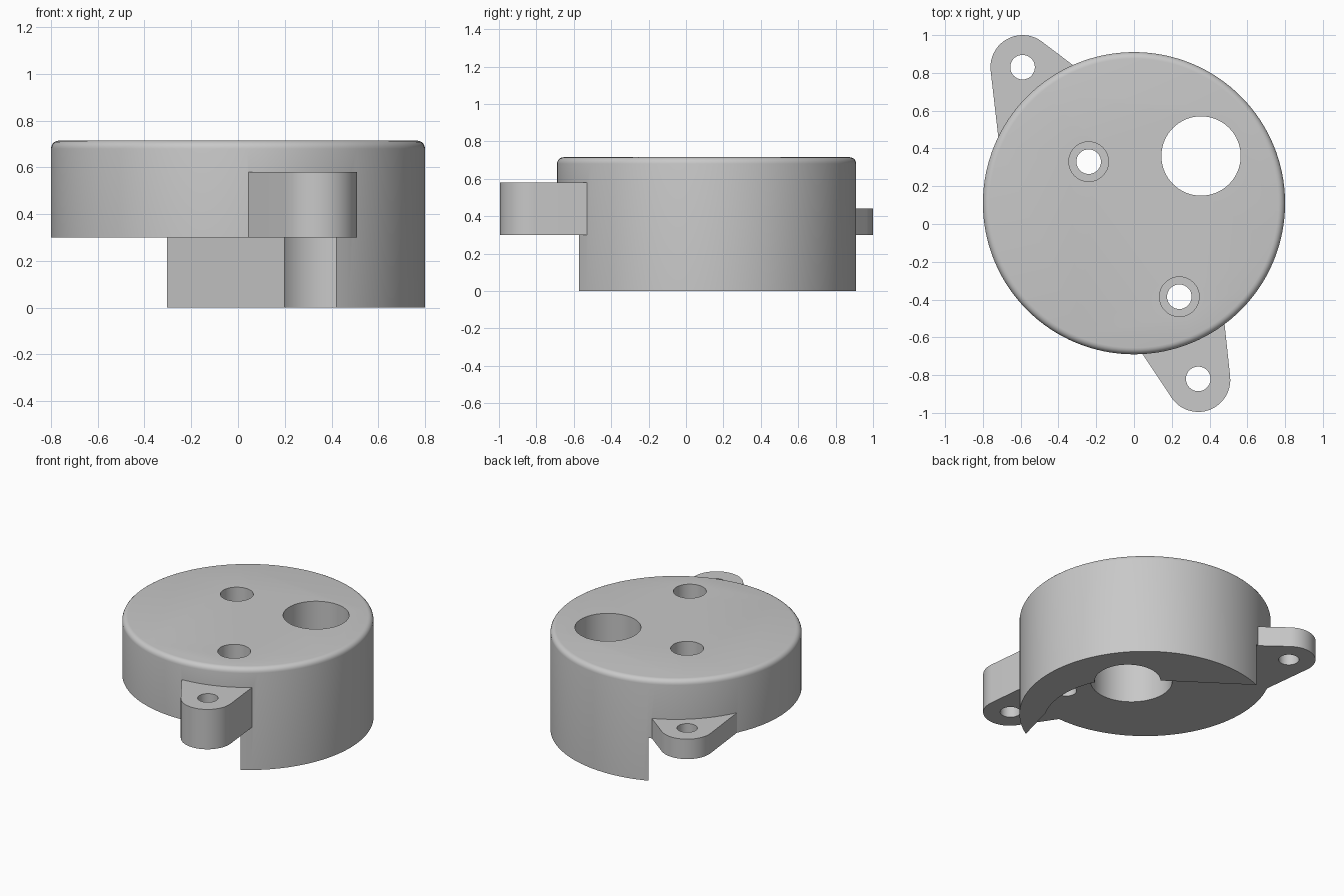
import bpy, bmesh
from math import sin, cos, pi, radians

cube = bpy.data.objects.get("Cube")
if cube:
    bpy.data.objects.remove(cube, do_unlink=True)

grey = bpy.data.materials.new("plain grey")
grey.use_nodes = True
colour = (0.58, 0.58, 0.58, 1)
grey.diffuse_color = colour
grey.node_tree.nodes["Principled BSDF"].inputs["Base Color"].default_value = colour


def arc(cx, cy, r, start, end, steps):
    """Points along an arc, angles in degrees."""
    return [(cx + r * cos(radians(start + (end - start) * i / steps)),
             cy + r * sin(radians(start + (end - start) * i / steps)))
            for i in range(steps + 1)]


def circle(cx, cy, r, steps=64):
    return arc(cx, cy, r, 0, 360, steps)[:-1]


def loft(name, rings):
    """Closed solid through a stack of (outline, z) rings."""
    bm = bmesh.new()
    loops = [[bm.verts.new((x, y, z)) for x, y in pts] for pts, z in rings]
    n = len(loops[0])
    bm.faces.new(loops[0])
    bm.faces.new(loops[-1])
    for a, b in zip(loops, loops[1:]):
        for i in range(n):
            j = (i + 1) % n
            bm.faces.new((a[i], a[j], b[j], b[i]))
    bmesh.ops.recalc_face_normals(bm, faces=bm.faces)
    mesh = bpy.data.meshes.new(name)
    bm.to_mesh(mesh)
    bm.free()
    mesh.materials.append(grey)
    obj = bpy.data.objects.new(name, mesh)
    bpy.context.collection.objects.link(obj)
    return obj


def prism(name, outline, low, high):
    return loft(name, [(outline, low), (outline, high)])


def combine(target, tool, operation):
    """Apply a boolean to the target and remove the tool."""
    tool.hide_render = True
    mod = target.modifiers.new(tool.name, "BOOLEAN")
    mod.operation, mod.object, mod.solver = operation, tool, "EXACT"
    bpy.context.view_layer.objects.active = target
    bpy.ops.object.modifier_apply(modifier=mod.name)
    bpy.data.objects.remove(tool, do_unlink=True)


# Round housing with a rounded top rim
radius, top, fillet, floor, cy = 0.8, 0.715, 0.035, 0.3, 0.11
rings = [(circle(0, cy, radius, 128), 0)]
for i in range(6):
    a = pi / 2 * i / 5
    rings.append((circle(0, cy, radius - fillet + fillet * cos(a), 128),
                  top - fillet + fillet * sin(a)))
housing = loft("housing", rings)

# Underside recess, leaving a crescent skirt
mid = (0, -0.025)
recess = [(-1.2, 1.2), (-0.55, 1.02), (0.2, 0.5)]
recess += arc(*mid, 0.56, 26, -28, 16)
recess += [(0.42, -0.57), (0.35, -0.85), (-1.2, -1.2)]
combine(housing, prism("recess_cutter", recess, -0.2, floor), "DIFFERENCE")

# Two tapered mounting ears
back_ear = [(-0.70, 0.3), (-0.15, 0.71)] + arc(-0.59, 0.83, 0.17, 53, 186, 20)
front_ear = [(0.455, -0.3), (-0.06, -0.53)] + arc(0.34, -0.825, 0.17, 214, 366, 20)
combine(housing, prism("back_ear", back_ear, floor, 0.44), "UNION")
combine(housing, prism("front_ear", front_ear, floor, 0.58), "UNION")

# Ear holes, large port, central blind bore and two counterbored screw holes
holes = [(-0.59, 0.83, 0.065, -0.1, 0.9), (0.34, -0.82, 0.065, -0.1, 0.9),
         (0.355, 0.36, 0.21, -0.1, 0.9), (*mid, 0.26, 0.1, 0.62)]
for x, y in ((-0.24, 0.33), (0.24, -0.385)):
    holes += [(x, y, 0.065, -0.1, 0.9), (x, y, 0.105, 0.5, 0.9)]
for x, y, r, low, high in holes:
    combine(housing, prism("hole_cutter", circle(x, y, r), low, high), "DIFFERENCE")

# Smooth curved walls, crisp edges
bpy.ops.object.select_all(action="DESELECT")
housing.select_set(True)
bpy.context.view_layer.objects.active = housing
bpy.ops.object.shade_smooth_by_angle(angle=radians(30))
